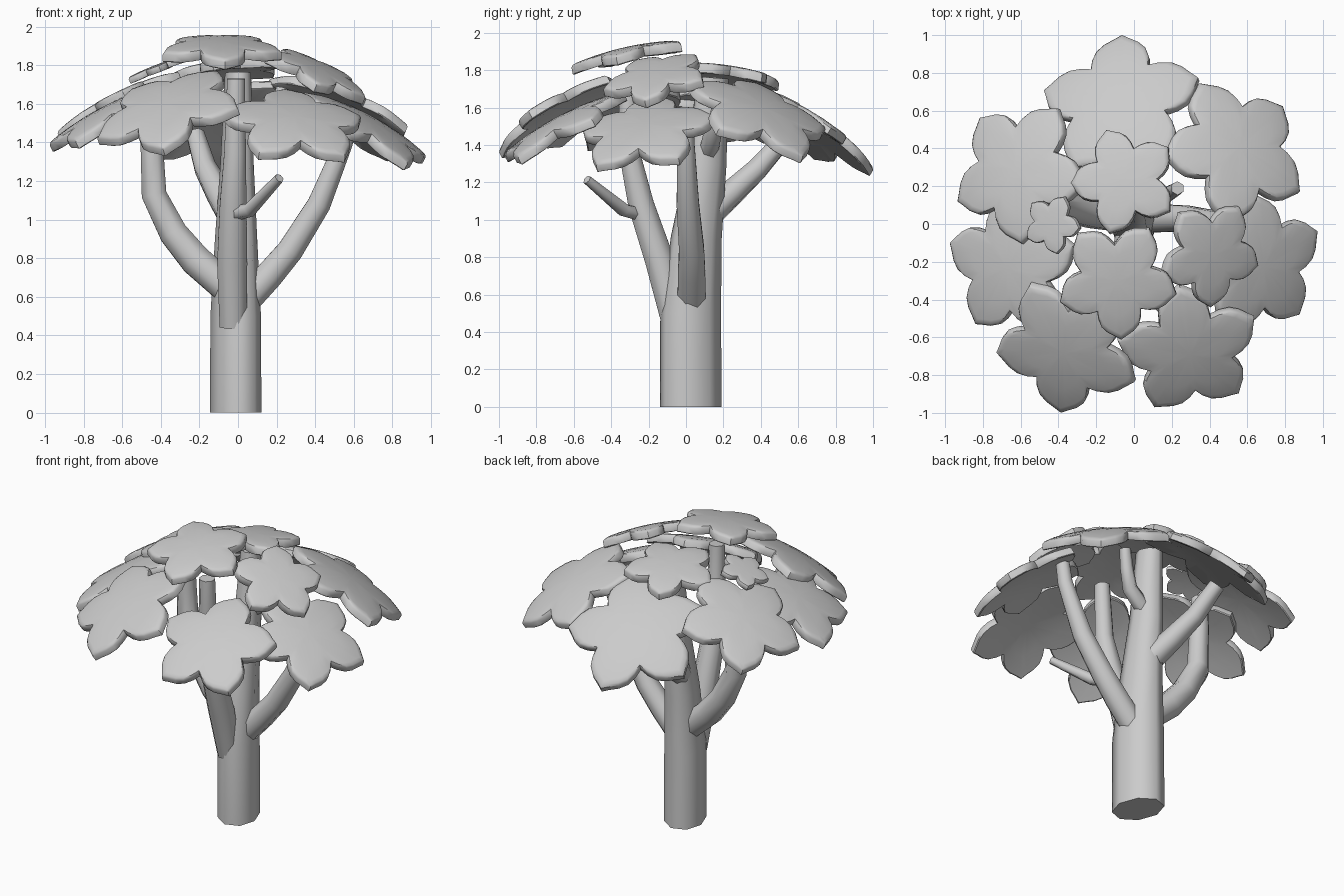
import bpy, bmesh, math
from mathutils import Vector, Matrix

if "Cube" in bpy.data.objects:
    bpy.data.objects.remove(bpy.data.objects["Cube"])

bark = bpy.data.materials.new("plain grey")
bark.diffuse_color = (0.6, 0.6, 0.6, 1)
bark.use_nodes = True
bark.node_tree.nodes["Principled BSDF"].inputs["Base Color"].default_value = bark.diffuse_color


def finish(name, bm, angle):
    bmesh.ops.recalc_face_normals(bm, faces=bm.faces)
    me = bpy.data.meshes.new(name)
    bm.to_mesh(me)
    bm.free()
    me.materials.append(bark)
    ob = bpy.data.objects.new(name, me)
    bpy.context.collection.objects.link(ob)
    bpy.ops.object.select_all(action='DESELECT')
    ob.select_set(True)
    bpy.context.view_layer.objects.active = ob
    bpy.ops.object.shade_smooth_by_angle(angle=math.radians(angle))
    return ob


def bridge(bm, a, b):
    n = len(a)
    for i in range(n):
        j = (i + 1) % n
        bm.faces.new((a[i], a[j], b[j], b[i]))


def limb(name, stations, sides=8, stretch=1.0, twist=0):
    """Tapered tube through (x, y, z, radius) stations; stretch makes it oval, twist turns the oval."""
    bm = bmesh.new()
    pts = [Vector(s[:3]) for s in stations]
    turn = Matrix.Rotation(math.radians(twist), 3, 'Z')
    rings = []
    for i, p in enumerate(pts):
        d = (pts[min(i + 1, len(pts) - 1)] - pts[max(i - 1, 0)]).normalized()
        q = Vector((0, 0, 1)).rotation_difference(d)
        ring = []
        for k in range(sides):
            a = math.tau * (k + 0.5) / sides
            r = stations[i][3] / math.cos(math.pi / sides)
            ring.append(bm.verts.new(p + q @ (turn @ Vector((r * math.cos(a), r * stretch * math.sin(a), 0)))))
        rings.append(ring)
    for a, b in zip(rings, rings[1:]):
        bridge(bm, a, b)
    bm.faces.new(rings[0])
    bm.faces.new(rings[-1])
    return finish(name, bm, 62)


# One lobe from tip to valley: fraction of the half lobe, relative radius
LOBE = [(0, 1.04), (0.14, 0.985), (0.38, 0.925), (0.6, 0.855), (0.8, 0.75), (1, 0.635)]
# Leaf section from top centre round the rim to underside: scale, depth in thicknesses
SECTION = [(0.3, 0), (0.6, 0), (0.9, 0), (0.97, 0.06), (1, 0.25), (1, 0.9), (0.98, 1), (0.6, 1), (0.3, 1)]


def leaf(name, x, y, z, radius, tip, gx, gy, thick=0.055):
    """Domed five-lobed leaf; gx and gy are the slopes of its surface."""
    bm = bmesh.new()
    outline = []
    for k in range(5):
        side = [(-f, r) for f, r in LOBE[:0:-1]] + LOBE[:-1]
        for f, r in side:
            a = math.radians(tip + 72 * k + 36 * f)
            outline.append(Vector((math.cos(a), math.sin(a), 0)) * r * radius)

    def dome(v, depth):
        return Vector((v.x, v.y, 0.028 - 0.33 * v.length_squared - depth * thick))

    rings = [[bm.verts.new(dome(v * s, d)) for v in outline] for s, d in SECTION]
    for a, b in zip(rings, rings[1:]):
        bridge(bm, a, b)
    for ring, depth in ((rings[0], 0), (rings[-1], 1)):
        c = bm.verts.new(dome(Vector(), depth))
        for i, v in enumerate(ring):
            bm.faces.new((v, ring[(i + 1) % len(ring)], c))
    tilt = Vector((0, 0, 1)).rotation_difference(Vector((-gx, -gy, 1)))
    bm.transform(Matrix.Translation((x, y, z)) @ tilt.to_matrix().to_4x4())
    return finish(name, bm, 40)


# Trunk and boughs
limb("trunk", [(-0.012, 0.025, 0, 0.118), (-0.012, 0.025, 0.5, 0.116), (-0.01, 0.055, 0.9, 0.097),
               (-0.005, 0.11, 1.3, 0.076), (0, 0.145, 1.76, 0.06)], 8, 1.34, 20)
limb("left_bough", [(-0.06, 0.04, 0.65, 0.08), (-0.22, 0.06, 0.79, 0.08), (-0.335, 0.08, 0.93, 0.073),
                    (-0.435, 0.09, 1.13, 0.065), (-0.447, 0.09, 1.4, 0.058), (-0.45, 0.09, 1.62, 0.05)])
limb("right_bough", [(0.04, 0.03, 0.58, 0.075), (0.16, 0.03, 0.71, 0.073), (0.27, 0.03, 0.84, 0.067),
                     (0.42, 0.01, 1.08, 0.06), (0.55, 0.0, 1.4, 0.046), (0.57, 0.0, 1.53, 0.042)])
limb("front_bough", [(-0.025, -0.06, 0.45, 0.07), (-0.03, -0.14, 0.78, 0.078), (-0.025, -0.24, 1.08, 0.069),
                     (-0.015, -0.3, 1.35, 0.056), (-0.01, -0.315, 1.73, 0.046)])
limb("back_bough", [(-0.04, 0.13, 1.04, 0.072), (-0.1, 0.24, 1.14, 0.066), (-0.17, 0.38, 1.27, 0.056),
                    (-0.22, 0.53, 1.44, 0.046)])
# Twigs
limb("front_twig", [(-0.03, -0.24, 1.03, 0.036), (0.06, -0.33, 1.05, 0.033), (0.215, -0.53, 1.215, 0.022)], 6)
limb("upper_twig", [(0.02, 0.12, 1.36, 0.045), (0.15, 0.14, 1.45, 0.042), (0.2, 0.17, 1.56, 0.036),
                    (0.23, 0.19, 1.68, 0.032)], 6)

# Canopy: centre, radius, tip angle, slopes
leaf("back_leaf", -0.08, 0.65, 1.53, 0.42, 20, 0.22, -0.6)
leaf("back_right_leaf", 0.55, 0.4, 1.585, 0.395, 43, -0.46, -0.42)
leaf("back_left_leaf", -0.62, 0.285, 1.61, 0.375, 58, 0.5, -0.2)
leaf("left_leaf", -0.66, -0.23, 1.565, 0.37, 18, 0.5, 0.12)
leaf("front_left_leaf", -0.365, -0.67, 1.59, 0.385, 45, 0.33, 0.54)
leaf("front_right_leaf", 0.295, -0.68, 1.515, 0.37, 27, -0.12, 0.54)
leaf("right_leaf", 0.675, -0.22, 1.49, 0.37, 25, -0.55, 0.2)
leaf("upper_right_leaf", 0.41, -0.16, 1.77, 0.28, 57, -0.45, 0.22)
leaf("upper_back_leaf", -0.05, 0.23, 1.79, 0.28, 38, 0.1, -0.15)
leaf("crown_leaf", -0.09, -0.3, 1.9, 0.312, 58, 0, 0.21)
leaf("small_leaf", -0.43, 0.0, 1.77, 0.155, 64, 0.4, 0, 0.035)
